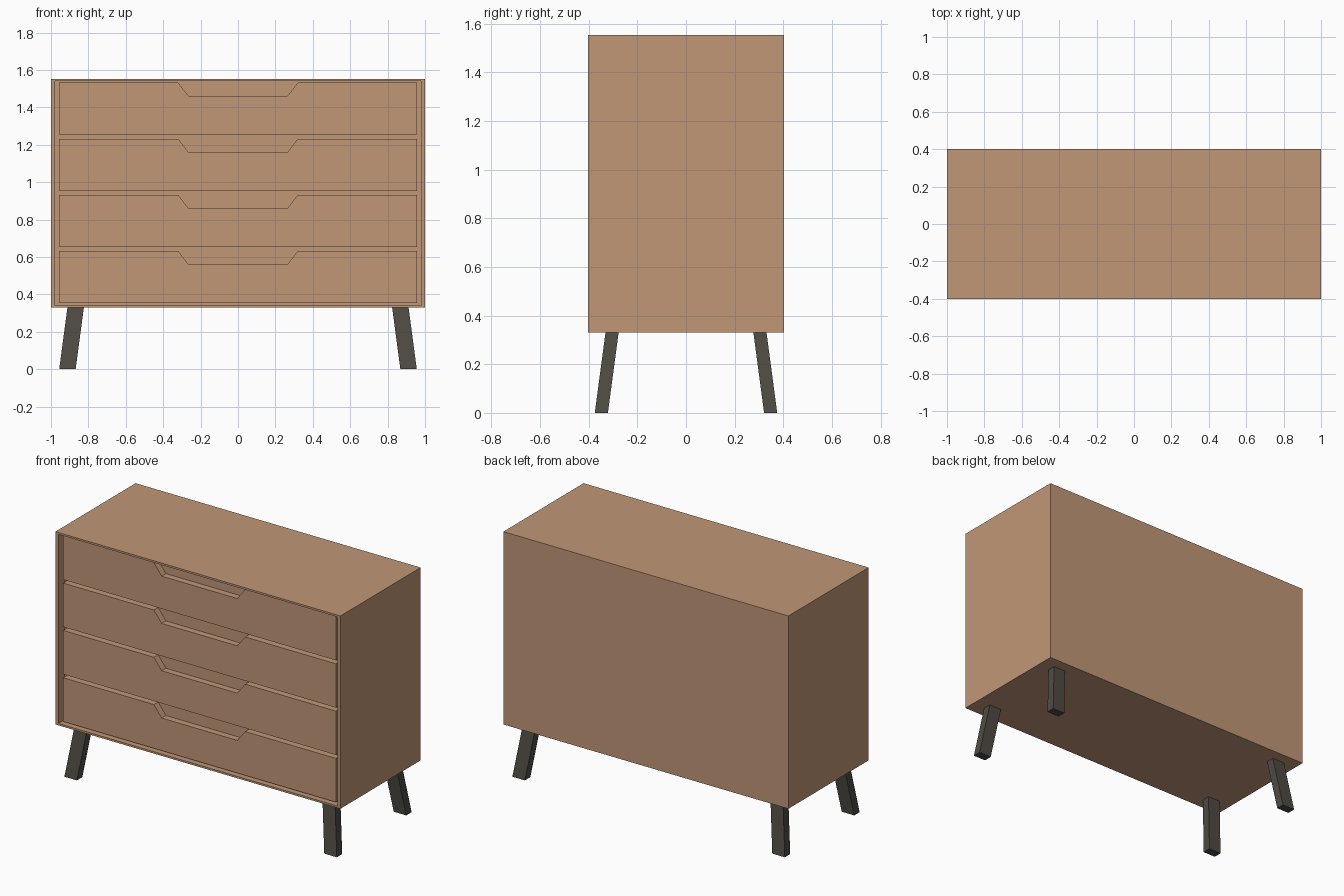
import bpy
import bmesh

if "Cube" in bpy.data.objects:
    bpy.data.objects.remove(bpy.data.objects["Cube"], do_unlink=True)


def make_material(name, rgb):
    mat = bpy.data.materials.new(name)
    mat.use_nodes = True
    color = (*rgb, 1.0)
    mat.diffuse_color = color
    mat.node_tree.nodes["Principled BSDF"].inputs["Base Color"].default_value = color
    return mat


def make_object(name, bm, mat):
    bmesh.ops.recalc_face_normals(bm, faces=bm.faces)
    mesh = bpy.data.meshes.new(name)
    bm.to_mesh(mesh)
    bm.free()
    mesh.materials.append(mat)
    obj = bpy.data.objects.new(name, mesh)
    bpy.context.collection.objects.link(obj)
    return obj


wood = make_material("warm wood", (0.527, 0.309, 0.184))
dark = make_material("dark leg", (0.080, 0.072, 0.058))

HALF_W, HALF_D = 1.0, 0.402
BOTTOM, TOP = 0.33, 1.553
RIM_X, RIM_Z = 0.022, 0.012
RECESS, THICK = 0.016, 0.042

# Cabinet body: a box with a shallow opening in the front
bm = bmesh.new()
bmesh.ops.create_cube(bm, size=2)
mid, half_h = (BOTTOM + TOP) / 2, (TOP - BOTTOM) / 2
for v in bm.verts:
    v.co = (v.co.x * HALF_W, v.co.y * HALF_D, mid + v.co.z * half_h)
front = min(bm.faces, key=lambda f: f.calc_center_median().y)
bmesh.ops.inset_individual(bm, faces=[front], thickness=0.01)
for v in front.verts:
    v.co.x = (HALF_W - RIM_X) * (1 if v.co.x > 0 else -1)
    v.co.z = TOP - RIM_Z if v.co.z > mid else BOTTOM + RIM_Z
back = bmesh.ops.extrude_discrete_faces(bm, faces=[front])["faces"][0]
bmesh.ops.translate(bm, verts=back.verts, vec=(0, RECESS + THICK, 0))
make_object("cabinet_body", bm, wood)

# Drawer fronts: panels with a tapered finger notch in the top edge
half_profile = [(0.957, 0.0), (0.957, 0.278), (0.32, 0.278), (0.265, 0.207)]
profile = half_profile + [(-x, z) for x, z in reversed(half_profile)]
for i in range(4):
    base = 0.354 + 0.3 * i
    bm = bmesh.new()
    y = -HALF_D + RECESS
    face = bm.faces.new([bm.verts.new((x, y, base + z)) for x, z in profile])
    panel = bmesh.ops.extrude_face_region(bm, geom=[face], use_keep_orig=True)
    moved = [g for g in panel["geom"] if isinstance(g, bmesh.types.BMVert)]
    bmesh.ops.translate(bm, verts=moved, vec=(0, THICK, 0))
    make_object(f"drawer_front_{i + 1}", bm, wood)

# Splayed legs: sheared square bars, one per corner
for x_name, sx in (("left", 1), ("right", -1)):
    for y_name, sy in (("front", -1), ("back", 1)):
        bm = bmesh.new()
        bmesh.ops.create_cube(bm, size=2)
        for v in bm.verts:
            is_top = v.co.z > 0
            cx, cy = (0.868, 0.304) if is_top else (0.912, 0.348)
            v.co = (sx * cx + v.co.x * 0.044, sy * cy + v.co.y * 0.027,
                    BOTTOM if is_top else 0)
        make_object(f"{y_name}_{x_name}_leg", bm, dark)
